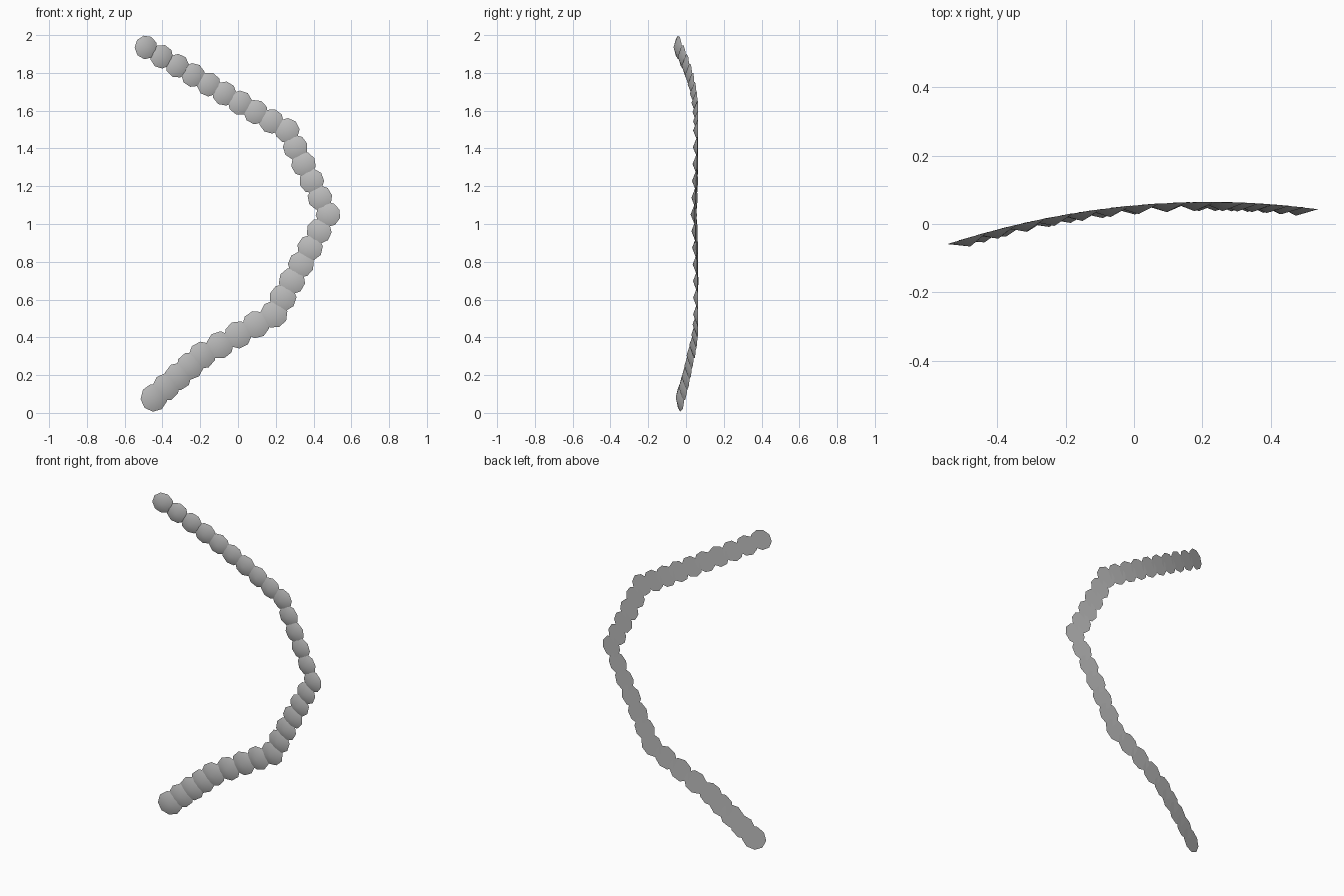
import bpy, math
from mathutils import Vector, Matrix

if "Cube" in bpy.data.objects:
    bpy.data.objects.remove(bpy.data.objects["Cube"])

grey = bpy.data.materials.new("plain grey")
grey.use_nodes = True
colour = (0.5, 0.5, 0.5, 1)
grey.diffuse_color = colour
grey.node_tree.nodes["Principled BSDF"].inputs["Base Color"].default_value = colour

# Strand corners (x, z), bead radius there, and number of steps to the next corner
corners = [(-0.487, 1.935, 0.063, 9), (0.26, 1.495, 0.066, 5), (0.477, 1.05, 0.066, 6),
           (0.19, 0.522, 0.073, 4), (-0.19, 0.305, 0.073, 4), (-0.445, 0.08, 0.074, 1)]


def back_depth(x):
    """Gently bowed surface that the beads lie on."""
    return 0.064 - 0.21 * (x - 0.22) ** 2


def bead(name, x, z, radius, turn, sides=9):
    """Shallow faceted cap with a flat back, pointing to the front."""
    bpy.ops.mesh.primitive_cone_add(vertices=sides, radius1=radius, radius2=0,
                                    depth=0.026, end_fill_type='NGON')
    ob = bpy.context.object
    ob.name = name
    slope = math.atan(-0.42 * (x - 0.22))
    ob.data.transform(Matrix.Translation((0, 0, 0.013)))
    ob.data.transform(Matrix.Rotation(turn, 4, 'Z'))
    ob.data.transform(Matrix.Rotation(math.pi / 2, 4, 'X'))
    ob.data.transform(Matrix.Rotation(slope, 4, 'Z'))
    ob.location = (x, back_depth(x), z)
    ob.data.materials.append(grey)
    bpy.ops.object.shade_smooth_by_angle(angle=math.radians(20))


# Beads evenly spaced between the corners
count = 0
for a, b in zip(corners, corners[1:] + corners[-1:]):
    for i in range(a[3]):
        x, z, r = Vector(a[:3]).lerp(Vector(b[:3]), i / a[3])
        count += 1
        bead(f"bead_{count:02d}", x, z, r, count * 0.9)
